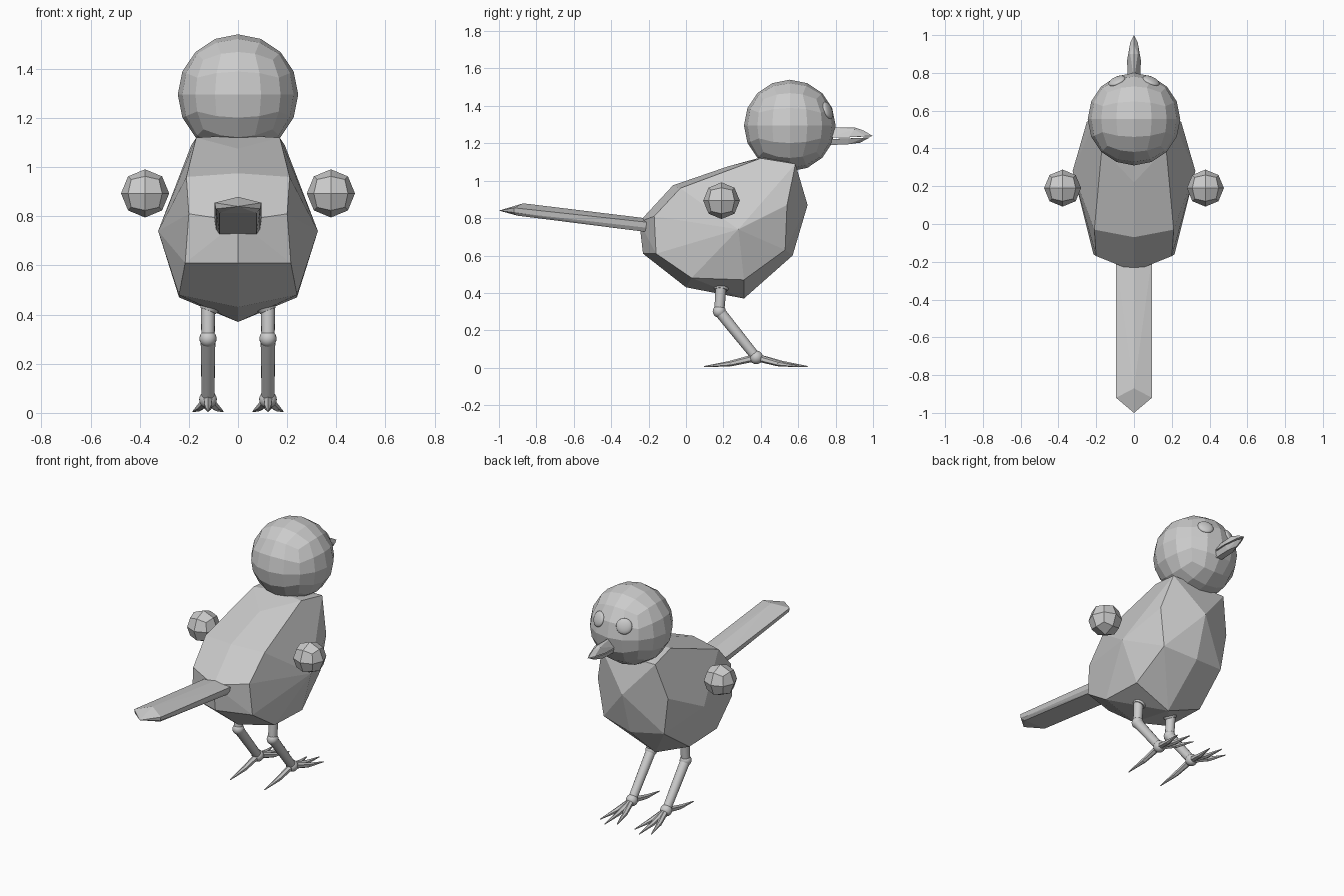
import bpy, bmesh, math
from mathutils import Vector, Matrix

if "Cube" in bpy.data.objects:
    bpy.data.objects.remove(bpy.data.objects["Cube"])


def finish(name, bm, smooth=False):
    bmesh.ops.recalc_face_normals(bm, faces=bm.faces[:])
    me = bpy.data.meshes.new(name)
    bm.to_mesh(me)
    bm.free()
    ob = bpy.data.objects.new(name, me)
    bpy.context.collection.objects.link(ob)
    for p in me.polygons:
        p.use_smooth = smooth
    return ob


def hull(name, pts):
    """Faceted convex part from points mirrored across x = 0."""
    bm = bmesh.new()
    for x, y, z in pts:
        bm.verts.new((x, y, z))
        if x > 0:
            bm.verts.new((-x, y, z))
    res = bmesh.ops.convex_hull(bm, input=bm.verts[:])
    loose = [v for v in bm.verts if not v.link_faces]
    bmesh.ops.delete(bm, geom=loose, context='VERTS')
    bmesh.ops.dissolve_limit(bm, angle_limit=math.radians(4),
                             verts=bm.verts[:], edges=bm.edges[:])
    return finish(name, bm)


def quad_ball(name, centre, r, cuts):
    """Faceted sphere made from a subdivided cube."""
    bm = bmesh.new()
    bmesh.ops.create_cube(bm, size=2)
    bmesh.ops.subdivide_edges(bm, edges=bm.edges[:], cuts=cuts, use_grid_fill=True)
    for v in bm.verts:
        d = Vector([math.tan(c * math.pi / 4) for c in v.co]).normalized()
        v.co = Vector(centre) + d * r
    return finish(name, bm)


def ball(name, centre, r, normal=(0, 0, 1), flat=1.0):
    bm = bmesh.new()
    rot = Vector(normal).to_track_quat('Z', 'Y').to_matrix().to_4x4()
    m = Matrix.Translation(centre) @ rot @ Matrix.Diagonal((1, 1, flat, 1))
    bmesh.ops.create_uvsphere(bm, u_segments=20, v_segments=10, radius=r, matrix=m)
    return finish(name, bm, True)


def rod(name, a, b, r1, r2, sides=16):
    a, b = Vector(a), Vector(b)
    bm = bmesh.new()
    m = Matrix.Translation((a + b) / 2) @ (b - a).to_track_quat('Z', 'Y').to_matrix().to_4x4()
    bmesh.ops.create_cone(bm, cap_ends=True, segments=sides, radius1=r1, radius2=r2,
                          depth=(b - a).length, matrix=m)
    ob = finish(name, bm)
    for p in ob.data.polygons:
        p.use_smooth = len(p.vertices) == 4 and sides > 8
    return ob


# Body: low-poly faceted torso
hull("body", [
    (0, -.25, .78), (0, -.23, .61), (0, 0, .43), (0, .31, .37), (0, .57, .60),
    (0, .65, .87), (0, .59, 1.09), (0, .42, 1.13), (0, .22, 1.075), (0, -.07, .975),
    (.20, -.17, .81), (.215, -.16, .61), (.24, .03, .48), (.24, .31, .47),
    (.215, .53, .63), (.25, .54, .87), (.19, .585, 1.09), (.17, .40, 1.12),
    (.21, -.03, .96), (.325, .28, .74)])

# Head and wing stubs
quad_ball("head", (0, .555, 1.295), .245, 3)
for s, side in ((1, "right"), (-1, "left")):
    quad_ball(side + "_wing_stub", (s * .378, .19, .893), .098, 1)

# Tail
hull("tail", [
    (0, -.18, .795), (.095, -.18, .775), (.09, -.18, .745), (.075, -.18, .722),
    (0, -.87, .879), (.095, -.92, .855), (.09, -.92, .83), (.075, -.9, .813),
    (0, -1.0, .84)])

# Beak halves
hull("upper_beak", [
    (0, .76, 1.285), (.035, .76, 1.23), (0, .9, 1.285), (.02, .9, 1.275),
    (.036, .87, 1.232), (.02, .96, 1.238), (0, .95, 1.268), (0, 1.0, 1.238)])
hull("lower_beak", [
    (.033, .76, 1.222), (.02, .76, 1.19), (.034, .87, 1.226),
    (.02, .87, 1.195), (.018, .955, 1.23), (0, .93, 1.203), (0, .985, 1.232)])

for s, side in ((1, "right"), (-1, "left")):
    # Eye
    c = Vector((0, .555, 1.295))
    n = Vector((s * .095, .213, .085)).normalized()
    ball(side + "_eye", c + n * .236, .048, n, .35)

    # Leg
    x = s * .122
    knee, ankle = (x, .178, .302), (x, .376, .055)
    rod(side + "_hip", (x * .9, .19, .445), (x, .187, .415), .048, .034)
    rod(side + "_thigh", (x, .187, .43), knee, .029, .027)
    ball(side + "_knee", knee, .035)
    rod(side + "_shin", knee, ankle, .03, .026)
    ball(side + "_ankle", ankle, .036)

    # Toes: three forward, one back
    for i, (dx, dy) in enumerate([(0, .275), (.06, .235), (-.06, .235), (0, -.28)]):
        mid = (x + dx * .55, ankle[1] + dy * .5, .022)
        tip = (x + dx, ankle[1] + dy, .006)
        rod(f"{side}_toe_{i}", ankle, mid, .02, .015, 6)
        rod(f"{side}_claw_{i}", mid, tip, .015, .003, 6)
